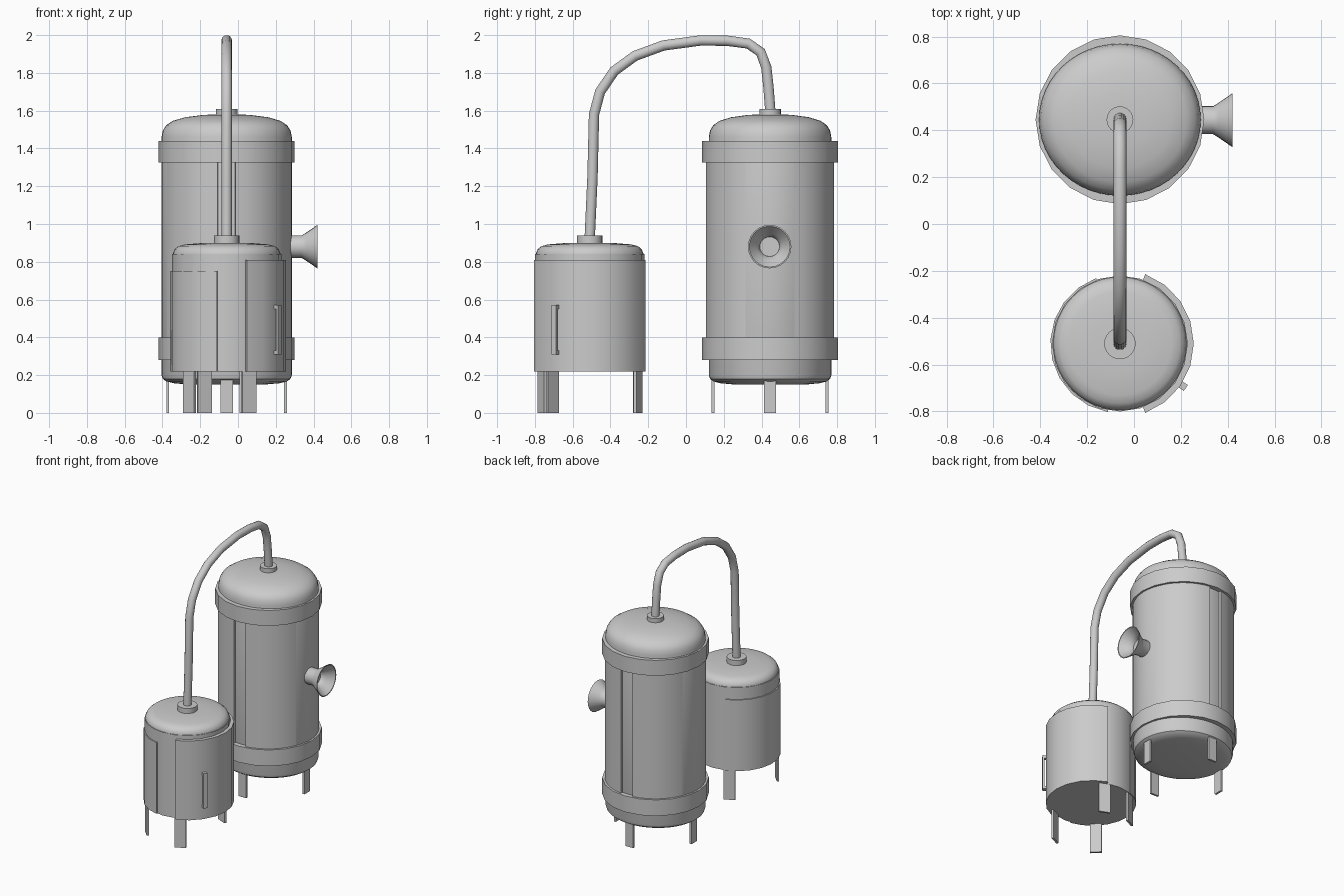
import bpy, math
from mathutils import Matrix, Vector

if "Cube" in bpy.data.objects:
    bpy.data.objects.remove(bpy.data.objects["Cube"])

BIG = (-0.06, 0.445)
SMALL = (-0.06, -0.51)


def make(name, verts, faces, smooth=True):
    me = bpy.data.meshes.new(name)
    me.from_pydata([tuple(v) for v in verts], [], faces)
    me.update()
    ob = bpy.data.objects.new(name, me)
    bpy.context.collection.objects.link(ob)
    if smooth:
        bpy.ops.object.select_all(action='DESELECT')
        ob.select_set(True)
        bpy.context.view_layer.objects.active = ob
        bpy.ops.object.shade_smooth_by_angle(angle=math.radians(32))
    return ob


def lathe(name, profile, centre, n=48, scale_y=1.0, axis='Z', z=0.0):
    """Revolve (radius, height) points listed bottom to top; the ends are capped."""
    verts, faces = [], []
    for r, h in profile:
        for i in range(n):
            a = 2 * math.pi * i / n
            p = Vector((r * math.cos(a), r * math.sin(a) * scale_y, h))
            if axis == 'X':
                p = Vector((p.z, p.x, p.y))
            verts.append(p + Vector((centre[0], centre[1], z)))
    for k in range(len(profile) - 1):
        for i in range(n):
            j = (i + 1) % n
            faces.append((k*n + i, k*n + j, (k+1)*n + j, (k+1)*n + i))
    faces.append(tuple(reversed(range(n))))
    faces.append(tuple(range((len(profile)-1)*n, len(profile)*n)))
    return make(name, verts, faces)


def arc_panel(name, centre, r, thick, a0, a1, z0, z1, n=8):
    """Curved plate between two angles."""
    verts, faces = [], []
    for i in range(n + 1):
        a = math.radians(a0 + (a1 - a0) * i / n)
        for rad, z in ((r, z0), (r, z1), (r - thick, z1), (r - thick, z0)):
            verts.append((centre[0] + rad*math.cos(a), centre[1] + rad*math.sin(a), z))
    for i in range(n):
        for k in range(4):
            l = (k + 1) % 4
            faces.append((i*4 + k, (i+1)*4 + k, (i+1)*4 + l, i*4 + l))
    faces += [(0, 1, 2, 3), (n*4 + 3, n*4 + 2, n*4 + 1, n*4)]
    return make(name, verts, faces)


def plate(name, centre, r, angle, thick, width, z0, z1):
    """Box standing at radius r and turned to face outward."""
    rot = Matrix.Rotation(math.radians(angle), 3, 'Z')
    c = Vector((centre[0], centre[1], 0))
    verts = [c + rot @ Vector((r + sx*thick/2, sy*width/2, z))
             for z in (z0, z1) for sx, sy in ((-1, -1), (1, -1), (1, 1), (-1, 1))]
    faces = [(3, 2, 1, 0), (4, 5, 6, 7)]
    faces += [(i, (i+1) % 4, (i+1) % 4 + 4, i + 4) for i in range(4)]
    return make(name, verts, faces, False)


# Large tank: domed core, slightly oval
lathe("large_tank_core", [(0.20, 0.15), (0.28, 0.157), (0.32, 0.167), (0.338, 0.18),
      (0.345, 0.20), (0.345, 1.46), (0.338, 1.495), (0.32, 1.523), (0.285, 1.546),
      (0.22, 1.565), (0.12, 1.578), (0.03, 1.58)], BIG, 48, 0.94)

# Four cladding panels with gaps front, back and at the sides
for i, (a0, a1) in enumerate(((16, 82), (98, 164), (196, 262), (278, 344))):
    arc_panel("cladding_panel_%d" % i, BIG, 0.342, 0.025, a0, a1, 0.38, 1.34)

# Reinforcing bands
for name, z0, z1 in (("lower_band", 0.28, 0.40), ("upper_band", 1.325, 1.44)):
    lathe(name, [(0.34, z0), (0.36, z0), (0.36, z1), (0.34, z1)], BIG, 20)

# Large tank legs
for i in range(4):
    r = 0.312 if i % 2 == 0 else 0.302
    plate("large_tank_leg_%d" % i, BIG, r, i * 90, 0.015, 0.065, 0, 0.22)

# Flared side inlet, hollow mouth
lathe("side_funnel", [(0.06, 0.25), (0.06, 0.338), (0.075, 0.362), (0.115, 0.42),
      (0.108, 0.42), (0.07, 0.37), (0.055, 0.35), (0.052, 0.335)],
      (0, 0.443), 24, axis='X', z=0.88)

# Small tank: lid, shell and overlapping side panels
lathe("small_tank_lid", [(0.284, 0.70), (0.284, 0.845), (0.275, 0.867), (0.255, 0.883),
      (0.22, 0.892), (0.12, 0.90), (0.03, 0.90)], SMALL, 48)
lathe("small_tank_shell", [(0.29, 0.22), (0.29, 0.84)], SMALL, 20)
arc_panel("door_panel", SMALL, 0.315, 0.035, -70, 70, 0.22, 0.81, 8)
arc_panel("rear_panel", SMALL, 0.297, 0.02, 110, 260, 0.22, 0.75, 9)

# Door handle
plate("handle_bar", SMALL, 0.332, -34, 0.014, 0.03, 0.31, 0.57)
for name, z in (("handle_mount_lower", 0.31), ("handle_mount_upper", 0.55)):
    plate(name, SMALL, 0.315, -34, 0.03, 0.03, z, z + 0.02)

# Small tank legs
for i, a in enumerate((67, 115, 225, 295)):
    plate("small_tank_leg_%d" % i, SMALL, 0.278, a, 0.015, 0.08, 0, 0.25)

# Pipe collars
for name, c, r, z0, z1 in (("large_collar", (-0.06, 0.445), 0.057, 1.57, 1.61),
                           ("small_collar", SMALL, 0.067, 0.885, 0.938)):
    lathe(name, [(r, z0), (r, z1)], c, 24)

# Connecting pipe
path = [(-0.51, 0.92), (-0.495, 1.25), (-0.487, 1.58), (-0.455, 1.70), (-0.38, 1.81),
        (-0.27, 1.89), (-0.12, 1.945), (0.08, 1.972), (0.22, 1.97), (0.33, 1.955),
        (0.395, 1.91), (0.425, 1.83), (0.437, 1.72), (0.447, 1.59)]
n = 14
verts, faces = [], []
for i, (y, z) in enumerate(path):
    a, b = path[max(i - 1, 0)], path[min(i + 1, len(path) - 1)]
    t = Vector((0, b[0] - a[0], b[1] - a[1])).normalized()
    u = Vector((1, 0, 0))
    v = t.cross(u)
    for k in range(n):
        ang = 2 * math.pi * k / n
        verts.append(Vector((-0.06, y, z)) + 0.028 * (u*math.cos(ang) + v*math.sin(ang)))
for i in range(len(path) - 1):
    for k in range(n):
        j = (k + 1) % n
        faces.append((i*n + k, i*n + j, (i+1)*n + j, (i+1)*n + k))
faces += [tuple(reversed(range(n))), tuple(range((len(path)-1)*n, len(path)*n))]
make("connecting_pipe", verts, faces)
